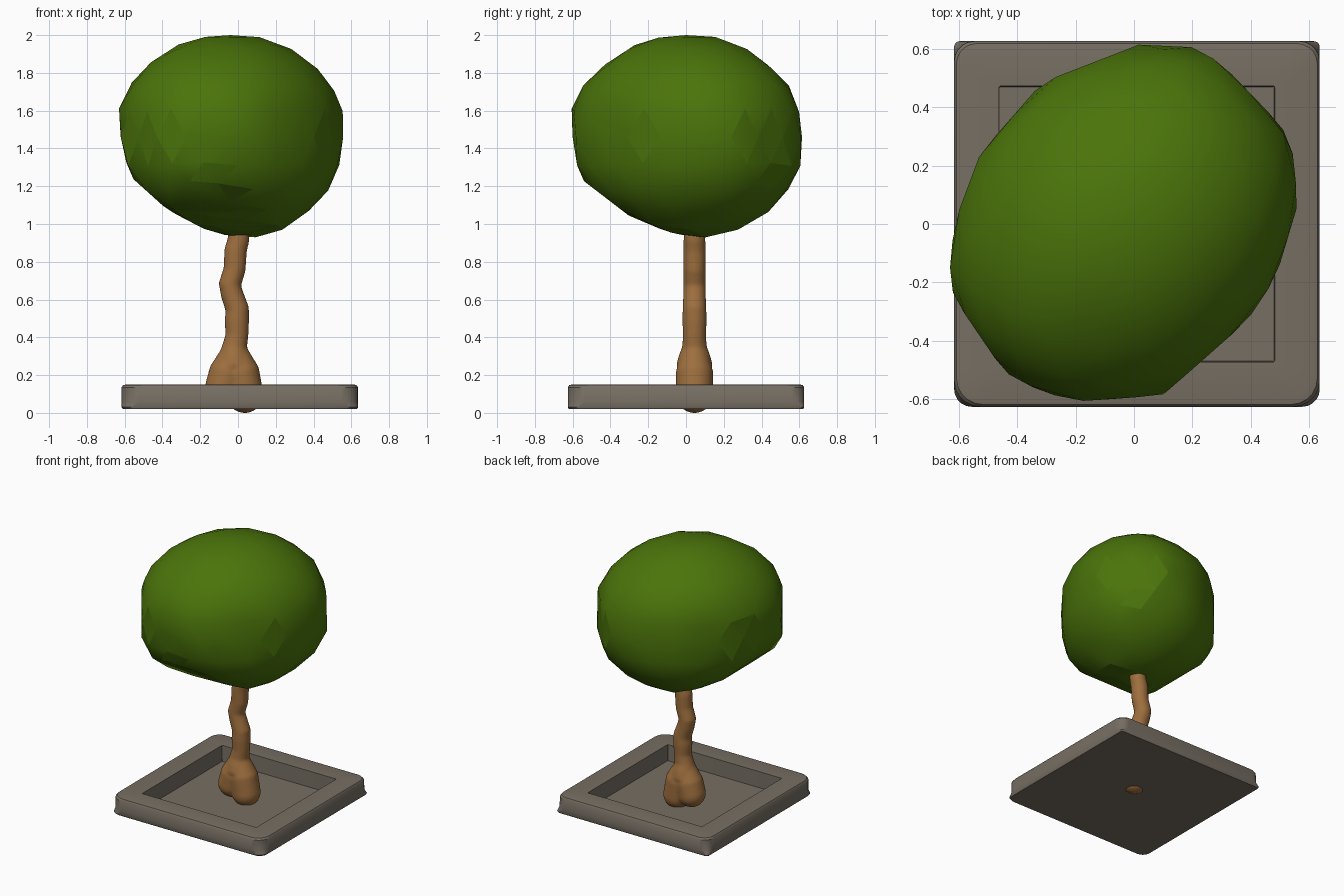
import bpy, bmesh, math
from mathutils import Vector, Matrix

if "Cube" in bpy.data.objects:
    bpy.data.objects.remove(bpy.data.objects["Cube"])


def material(name, rgb):
    m = bpy.data.materials.new(name)
    m.diffuse_color = (*rgb, 1)
    m.use_nodes = True
    m.node_tree.nodes["Principled BSDF"].inputs["Base Color"].default_value = m.diffuse_color
    return m


def finish(bm, name, mat, smooth_angle):
    bmesh.ops.recalc_face_normals(bm, faces=bm.faces)
    me = bpy.data.meshes.new(name)
    bm.to_mesh(me)
    bm.free()
    ob = bpy.data.objects.new(name, me)
    bpy.context.collection.objects.link(ob)
    me.materials.append(mat)
    bpy.ops.object.select_all(action='DESELECT')
    ob.select_set(True)
    bpy.context.view_layer.objects.active = ob
    bpy.ops.object.shade_smooth_by_angle(angle=math.radians(smooth_angle))
    return ob


def loft(bm, rings):
    loops = [[bm.verts.new(p) for p in ring] for ring in rings]
    n = len(loops[0])
    for a, b in zip(loops, loops[1:]):
        for i in range(n):
            j = (i + 1) % n
            bm.faces.new((a[i], a[j], b[j], b[i]))
    bm.faces.new(loops[0][::-1])
    bm.faces.new(loops[-1])


stone = material("stone_grey", (0.182, 0.157, 0.125))
bark = material("bark_brown", (0.34, 0.158, 0.048))
leaf = material("leaf_green", (0.069, 0.172, 0.003))


# Stone tray: rounded rim around a square recess
def rounded_square(half, z, front, back):
    pts = []
    for k, (sx, sy) in enumerate(((1, 1), (-1, 1), (-1, -1), (1, -1))):
        r = back if sy > 0 else front
        for i in range(6):
            a = math.pi / 2 * (k + i / 5)
            pts.append((0.01 + sx * (half - r) + r * math.cos(a),
                        sy * (half - r) + r * math.sin(a), z))
    return pts


bm = bmesh.new()
loft(bm, [rounded_square(*p) for p in (
    (0.620, 0.02, 0.06, 0.02), (0.626, 0.03, 0.06, 0.02),
    (0.626, 0.06, 0.09, 0.06), (0.626, 0.135, 0.09, 0.07),
    (0.618, 0.147, 0.09, 0.07), (0.60, 0.151, 0.09, 0.07),
    (0.472, 0.149, 0.004, 0.004), (0.470, 0.03, 0.004, 0.004))])
finish(bm, "stone_base", stone, 35)

# Trunk: wavy tube with two bulbous roots, fused together
TY = 0.045


def tube(bm, path, seg=20):
    rings = []
    for i, (x, z, r) in enumerate(path):
        a, b = path[max(i - 1, 0)], path[min(i + 1, len(path) - 1)]
        t = Vector((b[0] - a[0], 0, b[1] - a[1])).normalized()
        side = Vector((t.z, 0, -t.x))
        rings.append([Vector((x, TY, z)) + side * r * math.cos(u) + Vector((0, r * math.sin(u), 0))
                      for u in (2 * math.pi * k / seg for k in range(seg))])
    loft(bm, rings)


def ball(bm, x, z, r):
    bmesh.ops.create_uvsphere(bm, u_segments=24, v_segments=16, radius=r,
                              matrix=Matrix.Translation((x, TY, z)))


bm = bmesh.new()
tube(bm, [(-0.02, 0.25, 0.098), (-0.02, 0.30, 0.085), (-0.018, 0.35, 0.066), (-0.006, 0.41, 0.061),
          (-0.006, 0.49, 0.065), (-0.004, 0.55, 0.063), (-0.032, 0.63, 0.060), (-0.043, 0.68, 0.060),
          (-0.018, 0.76, 0.059), (-0.013, 0.86, 0.060), (0.003, 0.92, 0.058), (0.01, 1.1, 0.05)])
for x, z, r in ((-0.078, 0.135, 0.097), (0.036, 0.098, 0.099)):
    tube(bm, [(x, z, r), (x * 0.6 - 0.008, 0.22, r), (-0.018, 0.33, 0.066)])
    ball(bm, x, z, r)
trunk = finish(bm, "trunk", bark, 60)
rm = trunk.modifiers.new("fuse", 'REMESH')
rm.mode = 'VOXEL'
rm.voxel_size = 0.011
rm.use_smooth_shade = True
sm = trunk.modifiers.new("soften", 'SMOOTH')
sm.factor, sm.iterations = 0.5, 4

# Foliage: skewed ball trimmed to its outlines seen from top, front and right
top = [(0.05, .62), (.25, .59), (.53, .3), (.555, .07), (.48, -.18), (.38, -.33), (.08, -.595),
       (-.12, -.615), (-.31, -.57), (-.44, -.5), (-.61, -.25), (-.64, -.08), (-.52, .24), (-.31, .48)]
front = [(-.64, 1.58), (-.59, 1.73), (-.37, 1.93), (-.2, 1.99), (0, 2), (.23, 1.965), (.5, 1.755),
         (.555, 1.57), (.545, 1.36), (.49, 1.2), (.27, .97), (.07, .92), (-.15, .965), (-.37, 1.08), (-.57, 1.26)]
right = [(-.615, 1.6), (-.53, 1.77), (-.24, 1.96), (-.05, 2), (.13, 1.995), (.3, 1.945), (.53, 1.75),
         (.6, 1.57), (.615, 1.37), (.57, 1.2), (.34, .98), (.12, .92), (-.1, .965), (-.3, 1.05), (-.56, 1.25)]
CENTRE = Vector((-0.04, 0.0, 1.46))


def trim(v, i, j, outline):
    c = Vector((CENTRE[i], CENTRE[j]))
    d = Vector((v[i], v[j])) - c
    for k, p in enumerate(outline):
        p, q = Vector(p) - c, Vector(outline[k - 1]) - c
        e = q - p
        n = Vector((e.y, -e.x)).normalized()
        if n.dot(p) < 0:
            n = -n
        reach = n.dot(p) * 1.012
        if n.dot(d) > reach:      # slide straight back onto the outline
            d -= n * (n.dot(d) - reach)
    v[i], v[j] = c + d


bm = bmesh.new()
bmesh.ops.create_icosphere(bm, subdivisions=3, radius=1.015)
skew = Matrix(((0.605, 0.05, 0), (0.05, 0.62, 0), (0, 0, 0.54)))
for v in bm.verts:
    v.co = skew @ v.co + CENTRE
    trim(v.co, 0, 1, top)
    trim(v.co, 0, 2, front)
    trim(v.co, 1, 2, right)
    v.co.z = min(v.co.z, 2.0)
hull = bmesh.ops.convex_hull(bm, input=bm.verts)
bmesh.ops.delete(bm, geom=[f for f in hull["geom_interior"] + hull["geom_unused"]
                           if isinstance(f, bmesh.types.BMVert)], context='VERTS')
finish(bm, "foliage", leaf, 50)
